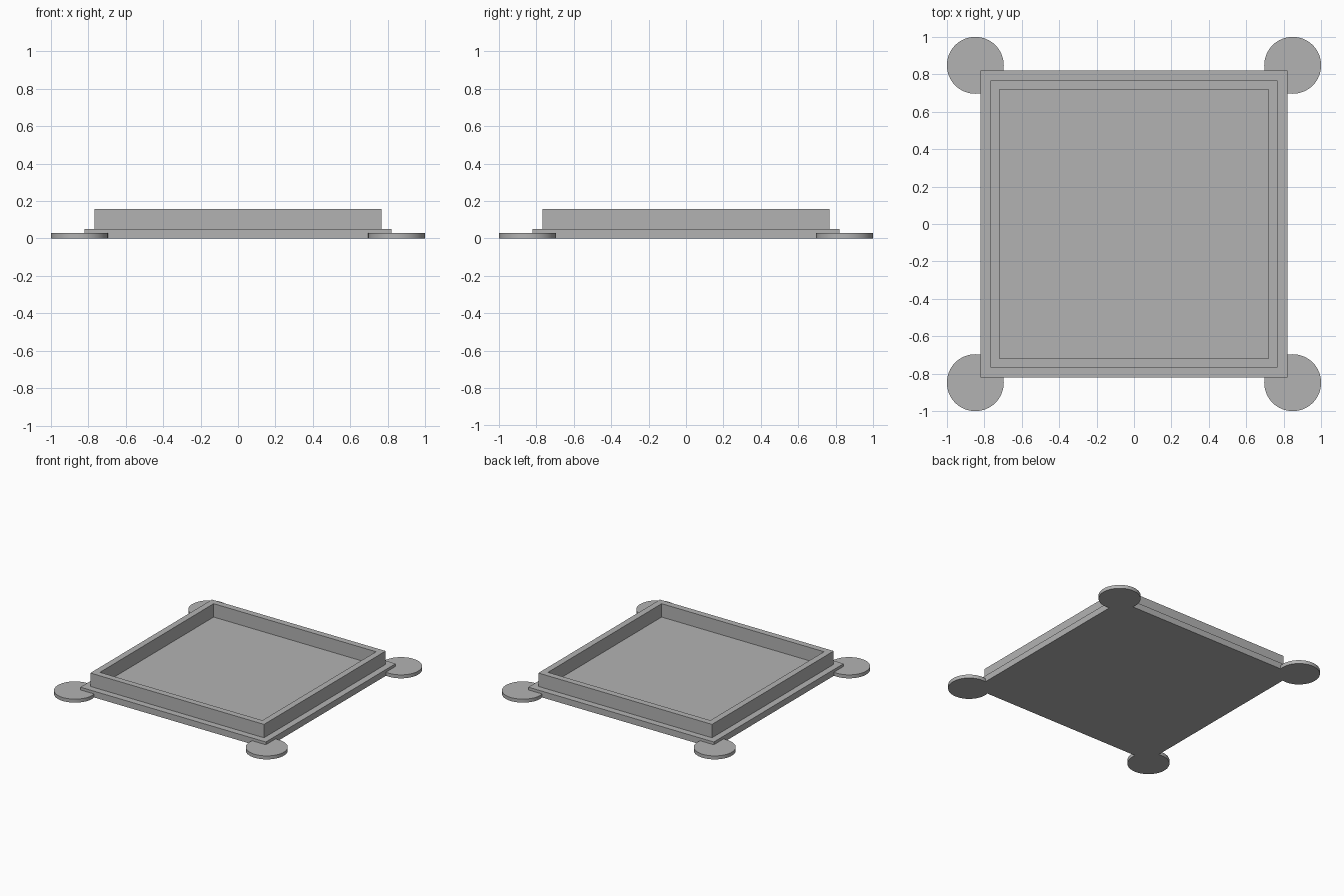
import bpy
import bmesh
from math import radians

cube = bpy.data.objects.get("Cube")
if cube:
    bpy.data.objects.remove(cube, do_unlink=True)

GREY = (0.45, 0.45, 0.45, 1.0)
grey = bpy.data.materials.new("plain grey")
grey.use_nodes = True
grey.diffuse_color = GREY
grey.node_tree.nodes["Principled BSDF"].inputs["Base Color"].default_value = GREY

PLATE, WALL_OUT, WALL_IN = 0.82, 0.768, 0.718   # half widths
FLOOR_Z, RIM_Z = 0.05, 0.157
PAD_R, PAD_Z = 0.152, 0.028
PAD_C = 1 - PAD_R


def add_object(name, bm):
    mesh = bpy.data.meshes.new(name)
    bm.normal_update()
    bm.to_mesh(mesh)
    bm.free()
    mesh.materials.append(grey)
    obj = bpy.data.objects.new(name, mesh)
    bpy.context.collection.objects.link(obj)
    return obj


def square(bm, half, z):
    corners = ((-1, -1), (1, -1), (1, 1), (-1, 1))
    return [bm.verts.new((x * half, y * half, z)) for x, y in corners]


# Tray: base plate, raised wall and recessed floor as one stepped shell
bm = bmesh.new()
profile = [(PLATE, 0), (PLATE, FLOOR_Z), (WALL_OUT, FLOOR_Z),
           (WALL_OUT, RIM_Z), (WALL_IN, RIM_Z), (WALL_IN, FLOOR_Z)]
rings = [square(bm, half, z) for half, z in profile]
for low, high in zip(rings, rings[1:]):
    for i in range(4):
        j = (i + 1) % 4
        bm.faces.new((low[i], low[j], high[j], high[i]))
bm.faces.new(rings[-1])
bm.faces.new(reversed(rings[0]))
add_object("tray", bm)

# Round pads under the four corners
for side, sx in (("left", 1), ("right", -1)):
    for end, sy in (("front", -1), ("back", 1)):
        bm = bmesh.new()
        bmesh.ops.create_cone(bm, cap_ends=True, segments=64, radius1=PAD_R,
                              radius2=PAD_R, depth=PAD_Z)
        pad = add_object(f"{end}_{side}_corner_pad", bm)
        pad.location = (sx * PAD_C, sy * PAD_C, PAD_Z / 2)
        bpy.ops.object.select_all(action='DESELECT')
        pad.select_set(True)
        bpy.context.view_layer.objects.active = pad
        bpy.ops.object.shade_smooth_by_angle(angle=radians(30))
